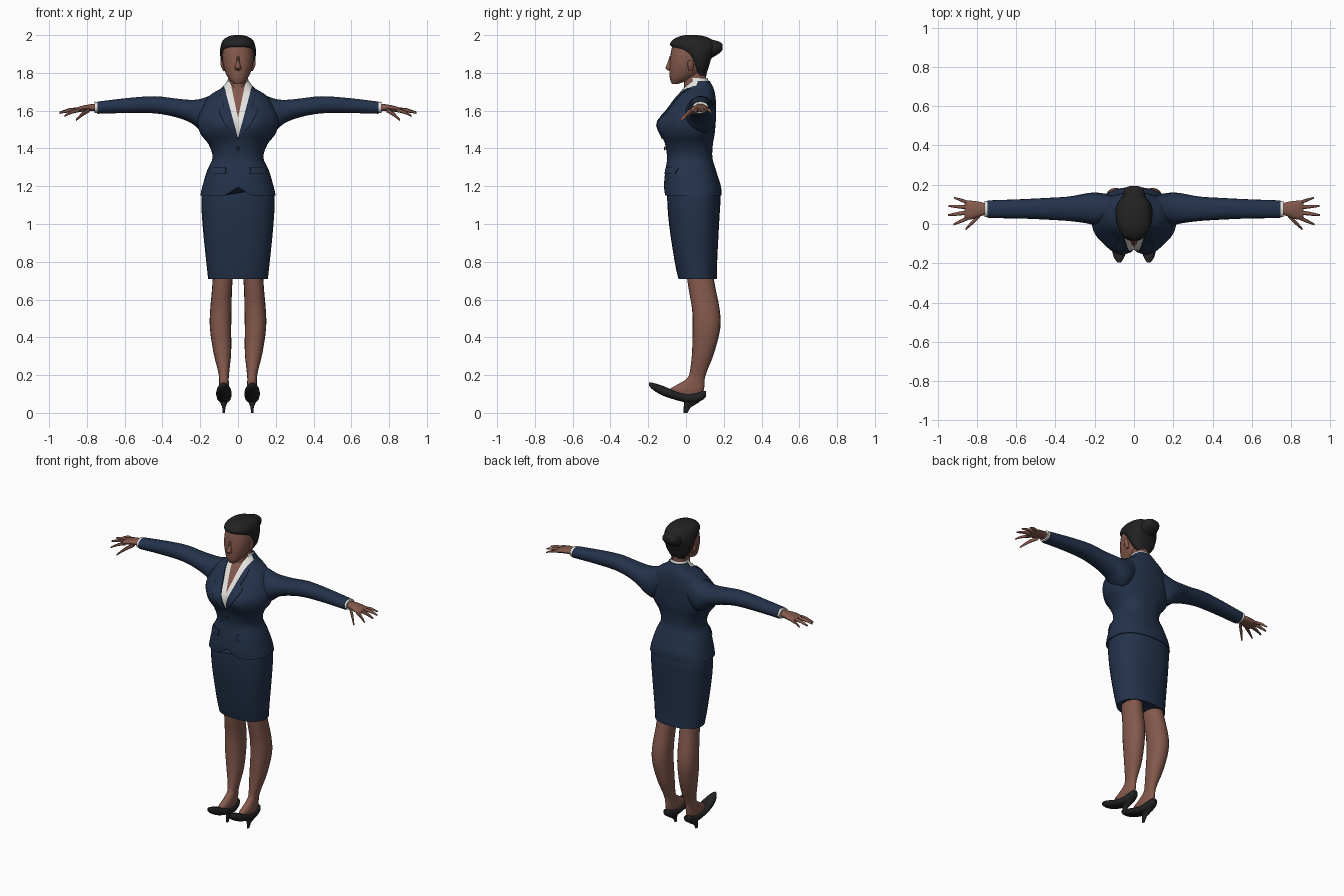
import bpy, bmesh, math
from mathutils import Vector
from mathutils.bvhtree import BVHTree

if "Cube" in bpy.data.objects:
    bpy.data.objects.remove(bpy.data.objects["Cube"])


def material(name, rgb):
    m = bpy.data.materials.new(name)
    m.diffuse_color = (*rgb, 1)
    m.use_nodes = True
    m.node_tree.nodes["Principled BSDF"].inputs["Base Color"].default_value = m.diffuse_color
    return m


NAVY = material("navy cloth", (0.017, 0.032, 0.07))
SKIN = material("brown skin", (0.23, 0.10, 0.073))
BLACK = material("soft black", (0.016, 0.016, 0.017))
WHITE = material("white cloth", (0.78, 0.77, 0.74))


def smooth_rows(rows, steps):
    """Catmull-Rom resampling of the cross-section table."""
    out = []
    for i in range(len(rows) - 1):
        p = [rows[max(0, min(len(rows) - 1, i + k))] for k in (-1, 0, 1, 2)]
        for s in range(steps):
            t = s / steps
            out.append([0.5 * (2 * b + (c - a) * t + (2 * a - 5 * b + 4 * c - d) * t * t
                               + (3 * b - a - 3 * c + d) * t ** 3) for a, b, c, d in zip(*p)])
    out.append(list(rows[-1]))
    return out


def finish(name, bm, mats, mirror=False, angle=50):
    bmesh.ops.recalc_face_normals(bm, faces=bm.faces)
    me = bpy.data.meshes.new(name)
    bm.to_mesh(me)
    bm.free()
    ob = bpy.data.objects.new(name, me)
    bpy.context.collection.objects.link(ob)
    for m in mats:
        me.materials.append(m)
    bpy.context.view_layer.objects.active = ob
    ob.select_set(True)
    bpy.ops.object.shade_smooth_by_angle(angle=math.radians(angle))
    ob.select_set(False)
    if mirror:
        ob.modifiers.new("Mirror", 'MIRROR').use_mirror_merge = False
    return ob


def loft_mesh(rows, axis='z', n=20, steps=3, e=0.9):
    """Rows are (position along axis, a_min, a_max, b_min, b_max)."""
    bm = bmesh.new()
    rings = []
    for t, a0, a1, b0, b1 in smooth_rows(rows, steps):
        ring = []
        for k in range(n):
            c, s = math.cos(math.tau * k / n), math.sin(math.tau * k / n)
            a = (a0 + a1) / 2 + (a1 - a0) / 2 * math.copysign(abs(c) ** e, c)
            b = (b0 + b1) / 2 + (b1 - b0) / 2 * math.copysign(abs(s) ** e, s)
            ring.append(bm.verts.new({'z': (a, b, t), 'x': (t, a, b), 'y': (a, t, b)}[axis]))
        rings.append(ring)
    for r, q in zip(rings, rings[1:]):
        for k in range(n):
            bm.faces.new((r[k], r[(k + 1) % n], q[(k + 1) % n], q[k]))
    bm.faces.new(rings[0])
    bm.faces.new(rings[-1])
    bmesh.ops.recalc_face_normals(bm, faces=bm.faces)
    return bm


def loft(name, rows, mat, mirror=False, **kw):
    return finish(name, loft_mesh(rows, **kw), [mat], mirror)


def sym(*rows):
    """Rows (z, half width, back/front limits) centred on x = 0."""
    return [(t, -w, w, b0, b1) for t, w, b0, b1 in rows]


# Skirt
loft("skirt", sym((0.71, .158, -.04, .165), (0.8, .168, -.06, .165), (1.0, .188, -.09, .175),
                  (1.15, .193, -.10, .182), (1.22, .17, -.09, .16)), NAVY, n=28, e=.85)

# Jacket with bust shaping, raised front hem and coloured neckline
bm = loft_mesh(sym((1.15, .2, -.115, .187), (1.2, .188, -.117, .185), (1.28, .165, -.11, .16),
                   (1.35, .135, -.10, .14), (1.42, .155, -.11, .142), (1.48, .2, -.125, .152),
                   (1.55, .215, -.122, .158), (1.62, .19, -.085, .16), (1.68, .15, -.045, .155),
                   (1.72, .088, -.012, .145), (1.757, .058, .02, .125)), n=44, e=.85, steps=4)
for v in bm.verts:
    if v.co.y < 0:
        v.co.y -= .034 * math.exp(-((abs(v.co.x) - .085) / .06) ** 2 - ((v.co.z - 1.525) / .065) ** 2)
        if v.co.z < 1.2:
            v.co.z += .045 * max(0, 1 - abs(v.co.x) / .07) * (1.2 - v.co.z) / .05
V_LINES = ((1.455, .27), (1.56, .21))     # bottom of the V and its slope
for z0, slope in V_LINES:
    for s in (1, -1):
        bmesh.ops.bisect_plane(bm, geom=bm.verts[:] + bm.edges[:] + bm.faces[:], dist=1e-5,
                               plane_co=(0, 0, z0), plane_no=(s, 0, -slope))
for f in bm.faces:
    c = f.calc_center_median()
    if f.normal.y < -.05 and c.y < .06:
        f.material_index = sum(abs(c.x) < slope * (c.z - z0) for z0, slope in V_LINES)
bmesh.ops.recalc_face_normals(bm, faces=bm.faces)
surface = BVHTree.FromBMesh(bm)
finish("jacket", bm, [NAVY, WHITE, SKIN])


def cloth_plate(name, rows, mat, lift):
    """Strip of (z, inner x, outer x) laid on the front of the jacket."""
    bm = bmesh.new()
    grid = []
    for z, xa, xb in smooth_rows(rows, 3):
        line = []
        for k in range(6):
            x = xa + (xb - xa) * k / 5
            hit = surface.ray_cast(Vector((x, -1, z)), Vector((0, 1, 0)))[0]
            line.append(bm.verts.new((x, (hit.y if hit else .05) - lift, z)))
        grid.append(line)
    for r, q in zip(grid, grid[1:]):
        for k in range(5):
            bm.faces.new((r[k], r[k + 1], q[k + 1], q[k]))
    bmesh.ops.recalc_face_normals(bm, faces=bm.faces)
    if sum(f.normal.y for f in bm.faces) > 0:
        bmesh.ops.reverse_faces(bm, faces=bm.faces)
    bmesh.ops.solidify(bm, geom=bm.faces[:], thickness=.007)
    return finish(name, bm, [mat], mirror=True)


# Lapels and pocket flaps
cloth_plate("lapel", [(1.45, .0, .006), (1.52, .018, .062), (1.60, .04, .10), (1.625, .046, .078),
                      (1.68, .061, .092), (1.72, .072, .083)], NAVY, .008)
cloth_plate("pocket_flap", [(1.265, .065, .15), (1.28, .065, .15), (1.30, .065, .147)], NAVY, .009)

# Button
bm = bmesh.new()
bmesh.ops.create_uvsphere(bm, u_segments=10, v_segments=6, radius=.01)
for v in bm.verts:
    v.co = Vector((v.co.x, -.112 + v.co.y * .5, v.co.z + 1.40))
finish("jacket_button", bm, [BLACK])

# Sleeves, cuffs
loft("sleeve", [(.09, .03, .14, 1.54, 1.70), (.15, .0, .155, 1.48, 1.68), (.2, -.005, .16, 1.495, 1.663),
                (.25, .005, .155, 1.535, 1.658), (.33, .015, .14, 1.565, 1.665), (.44, .022, .133, 1.585, 1.677),
                (.58, .028, .126, 1.587, 1.668), (.745, .03, .12, 1.583, 1.648)],
     NAVY, True, axis='x', n=18)
loft("shirt_cuff", [(.735, .037, .115, 1.588, 1.645), (.76, .035, .117, 1.587, 1.648)],
     WHITE, True, axis='x', steps=1)

# Hands: palm and tapered fingers
loft("palm", [(.74, .05, .10, 1.595, 1.638), (.78, .04, .112, 1.598, 1.634), (.82, .025, .118, 1.595, 1.627),
              (.85, .022, .12, 1.593, 1.618), (.862, .03, .115, 1.595, 1.612)], SKIN, True, axis='x', n=12, steps=2)


def finger(name, base, tip, r):
    mid = [(a + b) / 2 + o for a, b, o in zip(base, tip, (0, 0, .006))]
    loft(name, [(p[0], p[1] - q, p[1] + q, p[2] - q, p[2] + q)
                for p, q in ((base, r), (mid, r * .9), (tip, r * .45))], SKIN, True, axis='x', n=8, steps=2)


finger("index_finger", (.84, .033, 1.603), (.918, -.002, 1.572), .0105)
finger("middle_finger", (.84, .06, 1.606), (.946, .045, 1.587), .011)
finger("ring_finger", (.84, .085, 1.606), (.944, .092, 1.59), .0105)
finger("little_finger", (.84, .108, 1.605), (.917, .134, 1.59), .009)
finger("thumb", (.785, .045, 1.605), (.858, -.027, 1.55), .013)

# Neck, shirt collar
loft("neck", sym((1.62, .05, -.04, .09), (1.69, .05, -.02, .105), (1.74, .045, -.01, .105),
                 (1.83, .05, -.01, .11)), SKIN)
bm = loft_mesh(sym((1.70, .072, .0, .135), (1.74, .06, .005, .125), (1.772, .053, .01, .115)), n=24)
bmesh.ops.delete(bm, geom=[f for f in bm.faces if f.calc_center_median().y < .03 or len(f.verts) > 4],
                 context='FACES')
finish("shirt_collar", bm, [WHITE])

# Head and nose
loft("head", sym((1.742, .022, -.075, -.04), (1.765, .046, -.084, .02), (1.80, .066, -.088, .08),
                 (1.85, .081, -.087, .11), (1.91, .082, -.08, .12), (1.955, .07, -.066, .11),
                 (1.982, .035, -.03, .07)), SKIN, n=24, e=.92)
loft("nose", sym((1.812, .010, -.095, -.07), (1.825, .018, -.110, -.06), (1.85, .011, -.10, -.06),
                 (1.89, .007, -.086, -.06)), SKIN, n=10, steps=2)
loft("ear", [(1.81, .065, .078, .015, .035), (1.84, .072, .092, .008, .042), (1.865, .074, .094, .01, .04)],
     SKIN, True, n=10, steps=2)

# Hair and bun
loft("hair", sym((1.785, .045, .06, .105), (1.83, .078, .035, .12), (1.87, .091, .01, .132),
                 (1.91, .095, -.03, .15), (1.945, .091, -.083, .16), (1.975, .078, -.07, .14),
                 (1.993, .05, -.035, .10), (2.0, .02, -.005, .06)), BLACK, n=24)
loft("hair_bun", sym((.08, .07, 1.85, 1.982), (.13, .06, 1.875, 1.978), (.165, .052, 1.895, 1.97),
                     (.185, .042, 1.91, 1.962), (.193, .02, 1.922, 1.95)), BLACK, axis='y', n=14, steps=2)

# Legs with feet
loft("leg", [(.09, .05, .098, -.08, .085), (.125, .045, .103, -.085, .095), (.15, .048, .10, -.045, .098),
             (.185, .049, .10, .008, .1), (.23, .045, .108, .022, .115), (.32, .036, .13, .032, .15),
             (.45, .036, .149, .035, .182), (.55, .034, .147, .032, .178), (.65, .032, .138, .015, .158),
             (.75, .025, .132, .0, .14)], SKIN, True)

# Shoes
loft("shoe", [(-.195, .066, .084, .142, .162), (-.17, .05, .102, .118, .158), (-.12, .036, .114, .09, .142),
              (-.06, .034, .115, .07, .118), (.0, .038, .11, .055, .105), (.05, .042, .106, .053, .11),
              (.09, .05, .1, .07, .117), (.105, .06, .09, .085, .115)], BLACK, True, axis='y', n=16)
loft("shoe_heel", [(0, .069, .081, -.012, .008), (.03, .066, .084, -.012, .026), (.055, .056, .094, -.01, .068),
                   (.08, .052, .098, .0, .085)], BLACK, True, n=12, steps=2)
